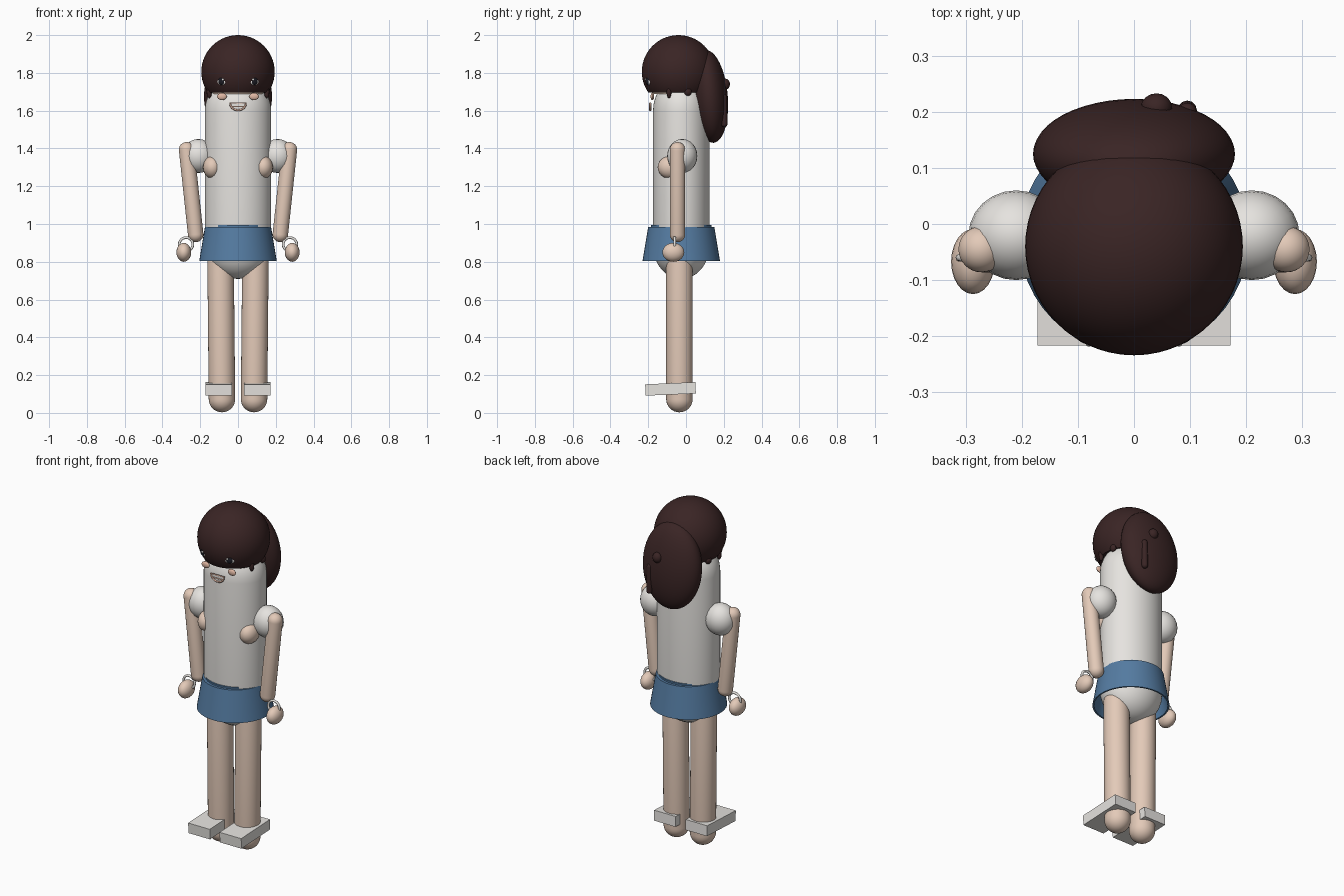
import bpy, bmesh, math
from mathutils import Vector, Matrix

if "Cube" in bpy.data.objects:
    bpy.data.objects.remove(bpy.data.objects["Cube"])


def material(name, r, g, b):
    m = bpy.data.materials.new(name)
    m.diffuse_color = (r, g, b, 1)
    m.use_nodes = True
    m.node_tree.nodes["Principled BSDF"].inputs["Base Color"].default_value = m.diffuse_color
    return m


WHITE = material("warm_white", 0.79, 0.77, 0.74)
SKIN = material("skin", 0.77, 0.59, 0.48)
HAIR = material("dark_brown", 0.042, 0.018, 0.018)
BLUE = material("skirt_blue", 0.09, 0.20, 0.36)
DARK = material("eye_dark", 0.012, 0.012, 0.018)
BLUSH = material("blush", 0.75, 0.48, 0.37)


def finish(bm, name, mat):
    bmesh.ops.remove_doubles(bm, verts=bm.verts, dist=1e-5)
    bmesh.ops.recalc_face_normals(bm, faces=bm.faces)
    me = bpy.data.meshes.new(name)
    bm.to_mesh(me)
    bm.free()
    me.materials.append(mat)
    ob = bpy.data.objects.new(name, me)
    bpy.context.collection.objects.link(ob)
    bpy.ops.object.select_all(action='DESELECT')
    ob.select_set(True)
    bpy.context.view_layer.objects.active = ob
    bpy.ops.object.shade_smooth_by_angle(angle=math.radians(35))
    return ob


def spin(profile, segs=40):
    """Turn a list of (radius, height) around z."""
    bm = bmesh.new()
    rings = []
    for r, z in profile:
        rings.append([bm.verts.new((r * math.cos(2 * math.pi * i / segs),
                                    r * math.sin(2 * math.pi * i / segs), z))
                      for i in range(segs)])
    for a, b in zip(rings, rings[1:]):
        for i in range(segs):
            j = (i + 1) % segs
            bm.faces.new((a[i], a[j], b[j], b[i]))
    return bm


def ellipsoid(name, mat, loc, radii, rot=(0, 0, 0), segs=32):
    n = segs // 2
    bm = spin([(math.sin(math.pi * i / n), -math.cos(math.pi * i / n)) for i in range(n + 1)], segs)
    m = Matrix.Translation(loc)
    for angle, axis in zip(rot, "XYZ"):
        m = m @ Matrix.Rotation(math.radians(angle), 4, axis)
    bm.transform(m @ Matrix.Diagonal((*radii, 1)))
    return finish(bm, name, mat)


def capsule(name, mat, a, b, r, flat=1.0, segs=32):
    """Rounded rod; a and b are the centres of the round ends."""
    a, b = Vector(a), Vector(b)
    d = b - a
    h, n = d.length / 2, 8
    prof = []
    for s in (-1, 1):
        for i in range(n + 1):
            t = math.pi / 2 * (i / n if s > 0 else i / n - 1)
            prof.append((r * math.cos(t), s * h + r * math.sin(t)))
    bm = spin(prof, segs)
    rot = Vector((0, 0, 1)).rotation_difference(d).to_matrix().to_4x4()
    bm.transform(Matrix.Translation((a + b) / 2) @ rot @ Matrix.Diagonal((1, flat, 1, 1)))
    return finish(bm, name, mat)


def tube(name, mat, pts, r, closed=False):
    cu = bpy.data.curves.new(name, 'CURVE')
    cu.dimensions = '3D'
    cu.bevel_depth, cu.bevel_resolution = r, 2
    sp = cu.splines.new('POLY')
    sp.points.add(len(pts) - 1)
    for p, co in zip(sp.points, pts):
        p.co = (*co, 1)
    sp.use_cyclic_u = closed
    cu.materials.append(mat)
    ob = bpy.data.objects.new(name, cu)
    bpy.context.collection.objects.link(ob)


# Torso and skirt
capsule("torso", WHITE, (0, -0.025, 0.885), (0, -0.025, 1.60), 0.176, 0.85, 48)
bm = spin([(0.205, 0.805), (0.175, 0.985), (0.145, 0.985), (0.145, 0.975),
           (0.166, 0.975), (0.196, 0.805), (0.205, 0.805)], 48)
bm.transform(Matrix.Translation((0, -0.025, 0)))
finish(bm, "skirt", BLUE)
bm = spin([(0.13, 0.97), (0.160, 0.97), (0.160, 0.994), (0.13, 0.994)], 48)
bm.transform(Matrix.Translation((0, -0.025, 0)))
finish(bm, "waistband", BLUE)

# Hair cap: sphere cut flat above the face
bm = spin([(0.194 * math.sin(math.pi * i / 28), -0.194 * math.cos(math.pi * i / 28))
           for i in range(29)], 56)
bmesh.ops.remove_doubles(bm, verts=bm.verts, dist=1e-5)
bm.transform(Matrix.Translation((0, -0.04, 1.806)))
cut = bmesh.ops.bisect_plane(bm, geom=bm.verts[:] + bm.edges[:] + bm.faces[:],
                             plane_co=(0, 0, 1.695), plane_no=(0, 0, 1), clear_inner=True)
bmesh.ops.contextual_create(bm, geom=[e for e in cut["geom_cut"] if isinstance(e, bmesh.types.BMEdge)])
finish(bm, "hair_cap", HAIR)

# Thin strip of face under the fringe
bm = spin([(0, 1.688), (0.138, 1.688), (0.142, 1.70), (0, 1.70)])
bm.transform(Matrix.Translation((0, -0.04, 0)))
finish(bm, "face_edge", SKIN)

# Back hair with its tie and loose lock
ellipsoid("back_hair", HAIR, (0, 0.125, 1.675), (0.18, 0.096, 0.246), (5, 0, 0), 48)
ellipsoid("hair_bobble", HAIR, (0.04, 0.207, 1.74), (0.028, 0.026, 0.03), segs=16)
capsule("back_lock", HAIR, (0.095, 0.203, 1.53), (0.095, 0.199, 1.67), 0.017, segs=12)

# Mouth: white half disc with a skin outline
arc = [(0.042 * math.cos(math.pi * i / 14), -0.042 * math.sin(math.pi * i / 14)) for i in range(15)]
outline = [(x, -0.19, 1.64 + z * 0.9) for x, z in arc]
tube("mouth_outline", BLUSH, outline, 0.005, True)
bm = bmesh.new()
face = bm.faces.new([bm.verts.new(p) for p in outline])
ext = bmesh.ops.extrude_face_region(bm, geom=[face])
bmesh.ops.translate(bm, vec=(0, 0.008, 0),
                    verts=[v for v in ext["geom"] if isinstance(v, bmesh.types.BMVert)])
finish(bm, "mouth_fill", WHITE)
tube("lip_line", BLUSH, [(-0.034, -0.192, 1.622), (0.034, -0.192, 1.622)], 0.003)

for s, side in ((-1, "left"), (1, "right")):
    # Face details
    ellipsoid(side + "_eye_white", WHITE, (s * 0.085, -0.198, 1.755), (0.028, 0.011, 0.02), (0, 0, s * 25), 16)
    ellipsoid(side + "_pupil", DARK, (s * 0.087, -0.202, 1.757), (0.019, 0.011, 0.021), (0, 0, s * 25), 16)
    ellipsoid(side + "_eye_glint", WHITE, (s * 0.08, -0.214, 1.765), (0.006, 0.005, 0.006), segs=10)
    ellipsoid(side + "_cheek", BLUSH, (s * 0.085, -0.178, 1.675), (0.026, 0.01, 0.019), segs=16)
    ellipsoid(side + "_side_lock", HAIR, (s * 0.152, -0.09, 1.70), (0.014, 0.013, 0.035), segs=12)
    ellipsoid(side + "_rear_lock", HAIR, (s * 0.152, 0.01, 1.70), (0.016, 0.02, 0.022), segs=12)

    # Arm, sleeve, bracelet and hand
    ellipsoid(side + "_sleeve", WHITE, (s * 0.21, -0.02, 1.36), (0.085, 0.08, 0.09), segs=24)
    ellipsoid(side + "_underarm", SKIN, (s * 0.135, -0.085, 1.30), (0.05, 0.065, 0.06), segs=24)
    capsule(side + "_arm", SKIN, (s * 0.272, -0.045, 1.393), (s * 0.224, -0.045, 0.945), 0.041)
    ellipsoid(side + "_hand", SKIN, (s * 0.287, -0.067, 0.85), (0.039, 0.058, 0.05), segs=24)
    tube(side + "_bracelet", WHITE,
         [(s * 0.275 + 0.036 * math.cos(t * math.pi / 12), -0.06, 0.892 + 0.036 * math.sin(t * math.pi / 12))
          for t in range(24)], 0.007, True)

    # Leg and shoe
    capsule(side + "_leg", SKIN, (s * 0.085, -0.035, 0.073), (s * 0.092, -0.035, 0.79), 0.07)
    bm = bmesh.new()
    bmesh.ops.create_cube(bm, size=1)
    bm.transform(Matrix.Translation((s * 0.102, -0.082, 0.127)) @ Matrix.Rotation(math.radians(2.5), 4, 'X')
                 @ Matrix.Diagonal((0.14, 0.266, 0.06, 1)))
    finish(bm, side + "_shoe", WHITE)
